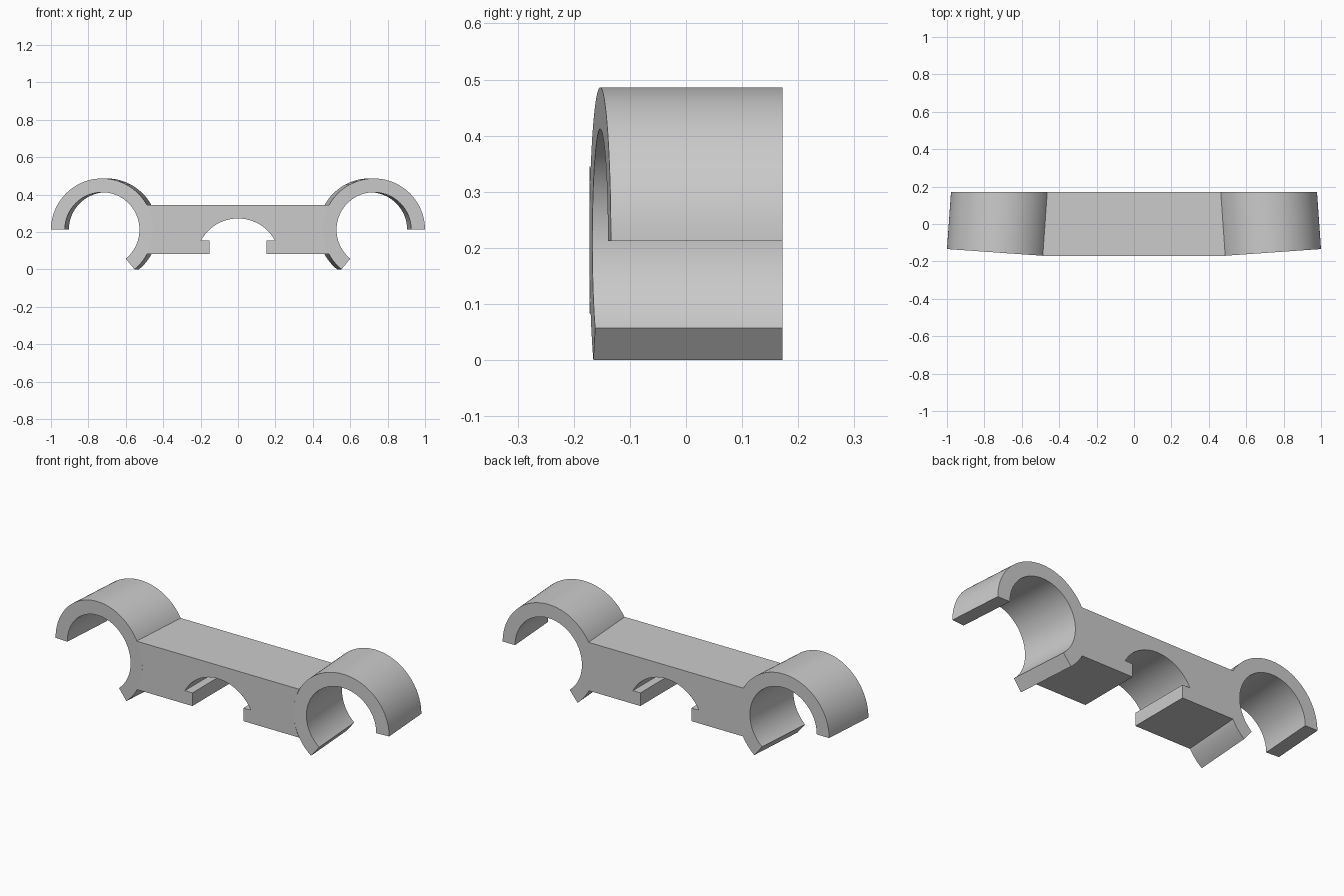
import bpy, bmesh, math

if "Cube" in bpy.data.objects:
    bpy.data.objects.remove(bpy.data.objects["Cube"])

TILT = math.radians(4)            # outward splay of the two clips
FRONT, BACK = -0.172, 0.172
CX, CZ = 0.7265, 0.212            # clip centre at the front face
CY = -0.153
R_OUT, R_IN = 0.274, 0.2


def arc(cx, cz, r, a0, a1, n):
    return [(cx + r * math.cos(math.radians(a0 + (a1 - a0) * i / n)),
             cz + r * math.sin(math.radians(a0 + (a1 - a0) * i / n)))
            for i in range(n + 1)]


def prism(name, front, back):
    """Solid spanning two matching outlines."""
    bm = bmesh.new()
    f = [bm.verts.new(p) for p in front]
    b = [bm.verts.new(p) for p in back]
    bm.faces.new(f)
    bm.faces.new(b[::-1])
    n = len(f)
    for i in range(n):
        j = (i + 1) % n
        bm.faces.new((f[i], b[i], b[j], f[j]))
    bmesh.ops.recalc_face_normals(bm, faces=bm.faces)
    me = bpy.data.meshes.new(name)
    bm.to_mesh(me)
    bm.free()
    ob = bpy.data.objects.new(name, me)
    bpy.context.collection.objects.link(ob)
    bpy.ops.object.select_all(action='DESELECT')
    ob.select_set(True)
    bpy.context.view_layer.objects.active = ob
    bpy.ops.object.shade_smooth_by_angle(angle=math.radians(25))
    return ob


# Open C-shaped clips: square front face, back trimmed flat
c_outline = (arc(0, 0, R_OUT, -50.7, 180, 72)
             + arc(0, 0, R_IN, 180, -50.7, 72))
for name, side in (("left_clip", -1), ("right_clip", 1)):
    front, back = [], []
    for x, z in c_outline:
        px = -CX + x * math.cos(TILT)
        py = CY - x * math.sin(TILT)
        bx = px + (BACK - py) * math.tan(TILT)
        front.append((-side * px, py, CZ + z))
        back.append((-side * bx, BACK, CZ + z))
    prism(name, front, back)

# Crossbar: ends hollowed to seat on the clips, stepped arch underneath
TOP, BOTTOM = 0.345, 0.083
r = R_OUT - 0.001
a_top = math.degrees(math.asin((TOP - CZ) / r))
a_bot = math.degrees(math.asin((BOTTOM - CZ) / r))
left_end = arc(0, CZ, r, a_bot, a_top, 20)


def bar_outline(y):
    cx = -CX + (y - CY) * math.tan(TILT)
    left = [(cx + x / math.cos(TILT), z) for x, z in left_end]
    right = [(-x, z) for x, z in left[::-1]]
    sag, half = 0.272 - 0.154, 0.198
    ra = (half ** 2 + sag ** 2) / (2 * sag)
    e = math.degrees(math.asin(half / ra))
    arch = arc(0, 0.272 - ra, ra, 90 - e, 90 + e, 40)
    notch = [(0.153, BOTTOM), (0.153, 0.154)] + arch + [(-0.153, 0.154), (-0.153, BOTTOM)]
    return [(x, y, z) for x, z in left + right + notch]


prism("crossbar", bar_outline(FRONT), bar_outline(BACK))
